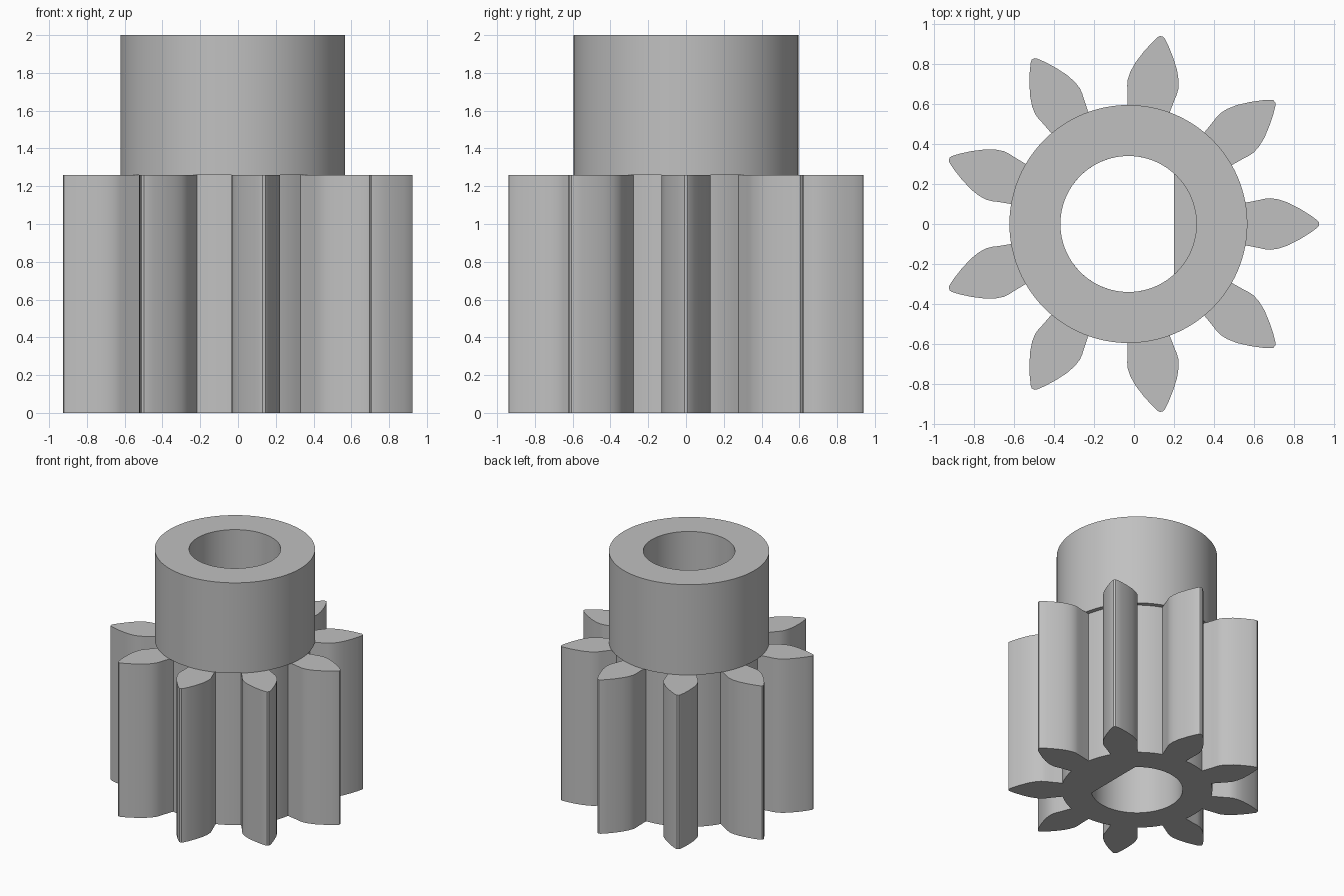
import bpy, bmesh
from math import sin, cos, tau, acos, atan2, hypot

if "Cube" in bpy.data.objects:
    bpy.data.objects.remove(bpy.data.objects["Cube"])

AXIS_X = -0.028
TEETH = 9
ROOT_R, COLLAR_R, BORE_R, FLAT_X = 0.56, 0.595, 0.34, 0.228
GEAR_TOP, COLLAR_TOP = 1.26, 2.0

steel = bpy.data.materials.new("plain grey")
steel.use_nodes = True
GREY = (0.53, 0.53, 0.53, 1)
steel.diffuse_color = GREY
steel.node_tree.nodes["Principled BSDF"].inputs["Base Color"].default_value = GREY


def arc(radius, start, end, count):
    """Points along an arc, both ends included."""
    steps = [start + (end - start) * i / (count - 1) for i in range(count)]
    return [(radius * cos(a), radius * sin(a)) for a in steps]


def circle(radius, count=96):
    return arc(radius, 0, tau, count + 1)[:-1]


def extruded_part(name, outer, inner, bottom, top):
    """Fill between two outlines and extrude the result upwards."""
    bm = bmesh.new()
    for outline in (outer, inner):
        verts = [bm.verts.new((x, y, bottom)) for x, y in outline]
        for i, v in enumerate(verts):
            bm.edges.new((verts[i - 1], v))
    bmesh.ops.triangle_fill(bm, edges=bm.edges[:], use_beauty=True)
    grown = bmesh.ops.extrude_face_region(bm, geom=bm.faces[:], use_keep_orig=True)
    moved = [g for g in grown["geom"] if isinstance(g, bmesh.types.BMVert)]
    bmesh.ops.translate(bm, verts=moved, vec=(0, 0, top - bottom))
    bmesh.ops.recalc_face_normals(bm, faces=bm.faces[:])
    mesh = bpy.data.meshes.new(name)
    bm.to_mesh(mesh)
    bm.free()
    mesh.materials.append(steel)
    obj = bpy.data.objects.new(name, mesh)
    obj.location.x = AXIS_X
    bpy.context.collection.objects.link(obj)
    bpy.ops.object.select_all(action="DESELECT")
    obj.select_set(True)
    bpy.context.view_layer.objects.active = obj
    bpy.ops.object.shade_smooth_by_angle()
    return obj


# Tooth profile: one flank from root to tip, mirrored for the other side
flank = [(0.551, 0.1), (0.65, 0.119), (0.68, 0.126), (0.71, 0.129), (0.75, 0.123),
         (0.80, 0.106), (0.86, 0.075), (0.91, 0.044), (0.945, 0.018)]
tooth = [(x, -y) for x, y in flank] + [(0.953, -0.008), (0.953, 0.008)] + flank[::-1]

# Gear outline: each tooth followed by the root arc to the next one
pitch = tau / TEETH
half_root = atan2(flank[0][1], flank[0][0])
gear_outline = []
for i in range(TEETH):
    a = i * pitch
    gear_outline += [(x * cos(a) - y * sin(a), x * sin(a) + y * cos(a)) for x, y in tooth]
    gear_outline += arc(ROOT_R, a + half_root, a + pitch - half_root, 8)[1:-1]

# Bore of the gear has a flat on its left side; the collar bore is fully round
flat_angle = acos(FLAT_X / BORE_R)
d_bore = arc(BORE_R, flat_angle, tau - flat_angle, 72)

extruded_part("gear_teeth", gear_outline, d_bore, 0, GEAR_TOP)
extruded_part("collar", circle(COLLAR_R), circle(BORE_R), GEAR_TOP, COLLAR_TOP)
